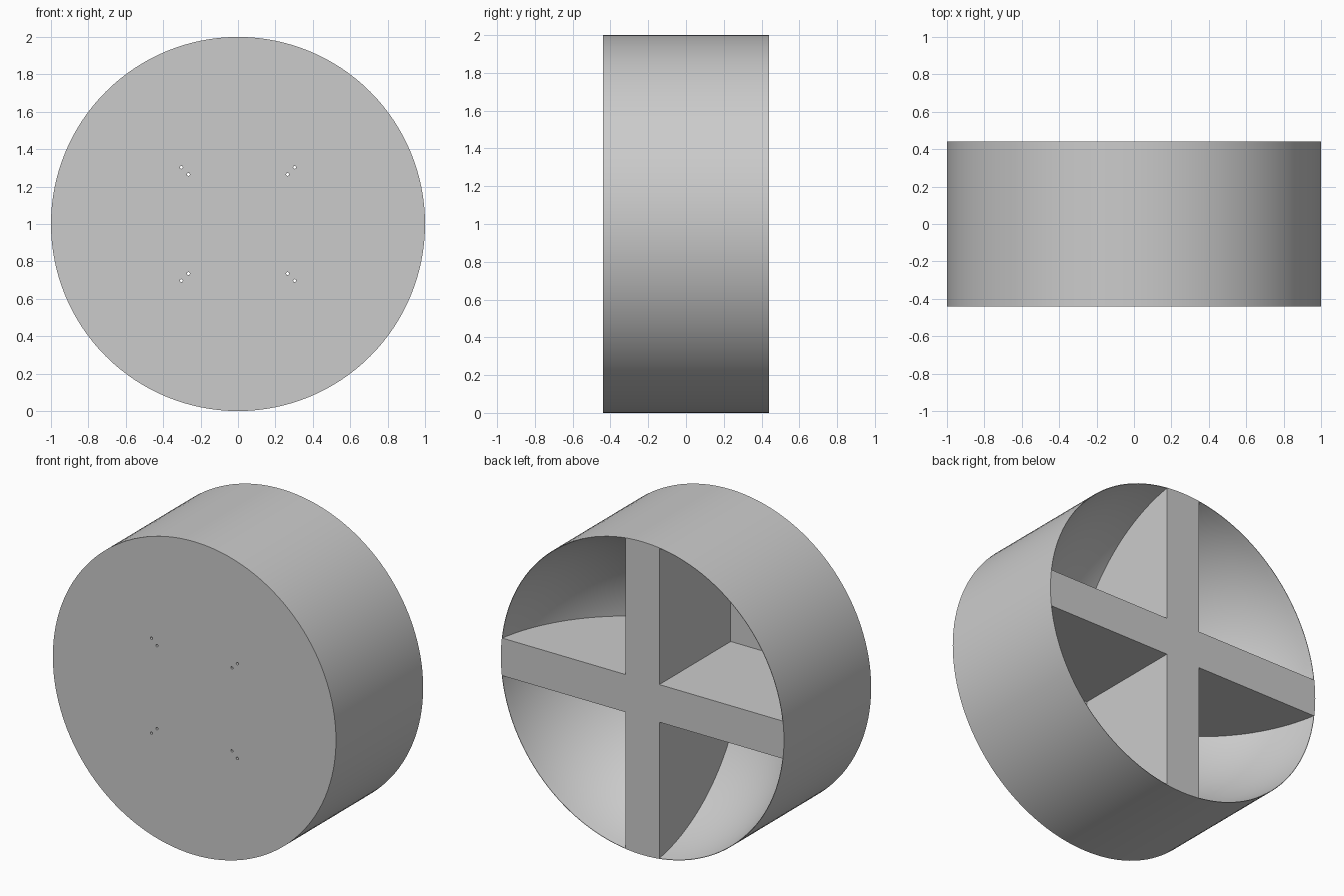
import bpy, bmesh, math
from mathutils import Matrix

if "Cube" in bpy.data.objects:
    bpy.data.objects.remove(bpy.data.objects["Cube"])

SEG = 128
HALF = 0.44        # half thickness of the drum
FLOOR_Y = -0.28    # inner floor of the bowl
ARM = 0.12         # half width of the cross arms

grey = bpy.data.materials.new("light grey")
grey.diffuse_color = (0.6, 0.6, 0.6, 1)
grey.use_nodes = True
grey.node_tree.nodes["Principled BSDF"].inputs["Base Color"].default_value = grey.diffuse_color


def make_object(name, bm):
    bmesh.ops.recalc_face_normals(bm, faces=bm.faces)
    mesh = bpy.data.meshes.new(name)
    bm.to_mesh(mesh)
    bm.free()
    mesh.materials.append(grey)
    ob = bpy.data.objects.new(name, mesh)
    bpy.context.collection.objects.link(ob)
    return ob


def lathe(name, profile):
    """Closed solid turned about the y axis from (radius, y) points."""
    bm = bmesh.new()
    rings = []
    for r, y in profile:
        rings.append([bm.verts.new((r * math.cos(a), y, 1 + r * math.sin(a)))
                      for a in (2 * math.pi * i / SEG for i in range(SEG))])
    for lo, hi in zip(rings, rings[1:]):
        for i in range(SEG):
            j = (i + 1) % SEG
            bm.faces.new((lo[i], lo[j], hi[j], hi[i]))
    bm.faces.new(rings[0])
    bm.faces.new(rings[-1])
    return make_object(name, bm)


def cut(target, cutter):
    """Subtract cutter from target, then delete the cutter."""
    bpy.context.view_layer.objects.active = target
    mod = target.modifiers.new("cut", 'BOOLEAN')
    mod.operation = 'DIFFERENCE'
    mod.solver = 'EXACT'
    mod.object = cutter
    bpy.ops.object.modifier_apply(modifier=mod.name)
    bpy.data.objects.remove(cutter)


# Drum: plain solid cylinder
drum = lathe("drum", [(1, -HALF), (1, HALF)])

# Bowl hollow: spherical wall ending in a flat floor
OFFSET = 0.163
R = math.hypot(0.997, OFFSET)
floor_angle = math.acos((HALF - FLOOR_Y + OFFSET) / R)
rim_angle = math.acos(OFFSET / R)
STEPS = 20
profile = []
for k in range(STEPS + 1):
    a = floor_angle + (rim_angle - floor_angle) * k / STEPS
    profile.append((R * math.sin(a), HALF + OFFSET - R * math.cos(a)))
profile.append((0.997, HALF + 0.1))
hollow = lathe("bowl_hollow", profile)

# Cross arms are left standing by removing them from the hollow
for size in ((2 * ARM, 2, 3), (3, 2, 2 * ARM)):
    bm = bmesh.new()
    bmesh.ops.create_cube(bm, size=1)
    bmesh.ops.scale(bm, vec=size, verts=bm.verts)
    bmesh.ops.translate(bm, vec=(0, 0, 1), verts=bm.verts)
    cut(hollow, make_object("arm_keeper", bm))
cut(drum, hollow)

# Pairs of pin holes through the floor, one pair per quarter
bm = bmesh.new()
for sx in (-1, 1):
    for sz in (-1, 1):
        for d in (0.265, 0.303):
            place = (Matrix.Translation((sx * d, -0.36, 1 + sz * d))
                     @ Matrix.Rotation(math.pi / 2, 4, 'X'))
            bmesh.ops.create_cone(bm, cap_ends=True, segments=12, radius1=0.008,
                                  radius2=0.008, depth=0.4, matrix=place)
cut(drum, make_object("pin_holes", bm))

# Smooth curved walls, sharp corners
bpy.ops.object.select_all(action='DESELECT')
drum.select_set(True)
bpy.context.view_layer.objects.active = drum
bpy.ops.object.shade_smooth_by_angle(angle=math.radians(20))
